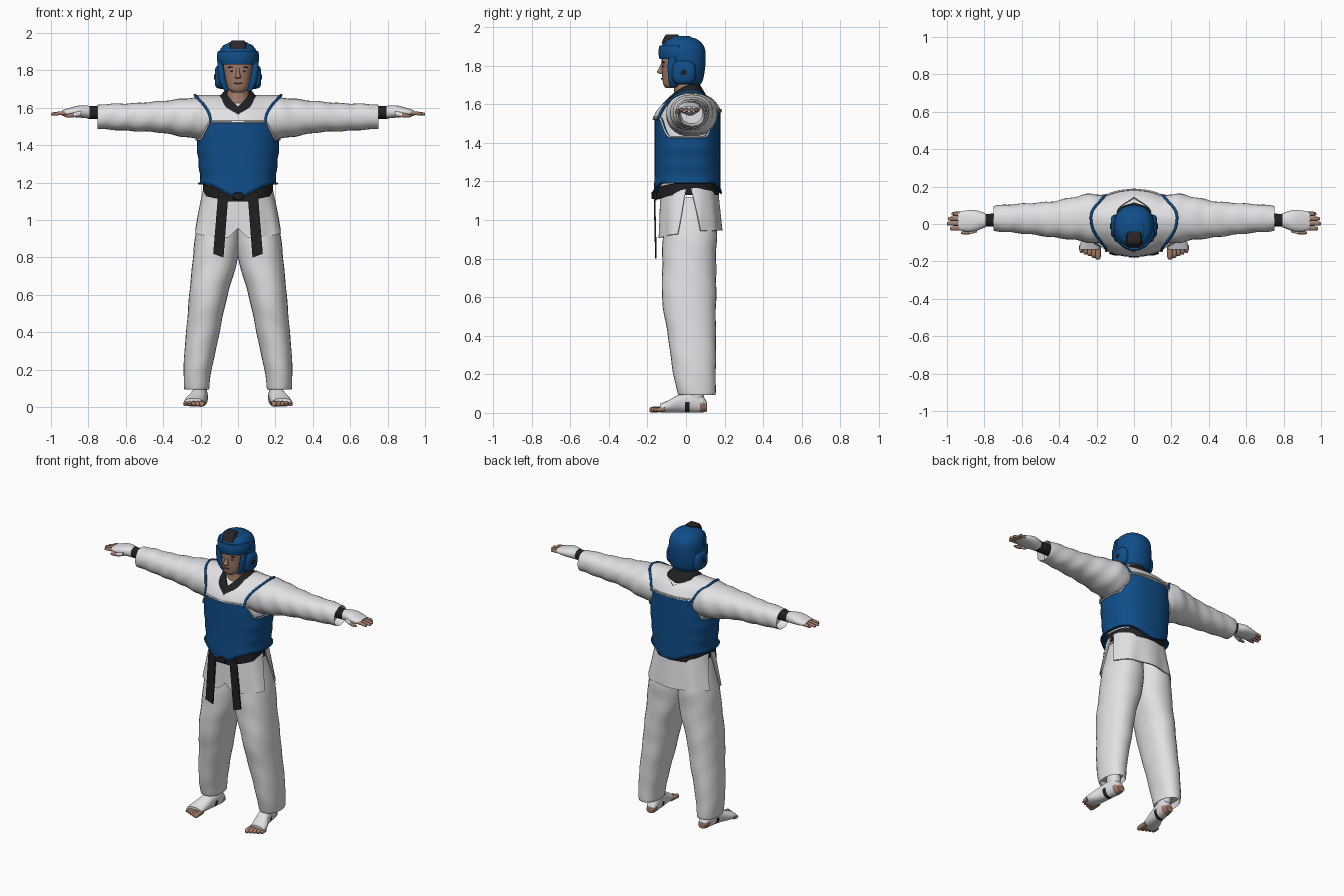
import bpy, bmesh
from math import sin, cos, pi, radians
from mathutils import Vector

if "Cube" in bpy.data.objects:
    bpy.data.objects.remove(bpy.data.objects["Cube"])


def material(name, rgb):
    m = bpy.data.materials.new(name)
    m.use_nodes = True
    m.diffuse_color = (*rgb, 1)
    m.node_tree.nodes["Principled BSDF"].inputs["Base Color"].default_value = (*rgb, 1)
    return m


WHITE = material("white cloth", (0.76, 0.75, 0.77))
BLUE = material("blue padding", (0.005, 0.075, 0.25))
BLACK = material("black cloth", (0.015, 0.015, 0.017))
SKIN = material("skin", (0.36, 0.2, 0.14))
LIPS = material("dark skin", (0.16, 0.08, 0.06))
HAIR = material("hair", (0.025, 0.02, 0.02))


def smooth(t):
    t = min(1, max(0, t))
    return t * t * (3 - 2 * t)


def spline(pts, u):
    """Smooth curve through tuples, u from 0 to 1."""
    n = len(pts) - 1
    i = min(int(u * n), n - 1)
    t = u * n - i
    a, b, c, d = (pts[min(max(i + k, 0), n)] for k in (-1, 0, 1, 2))
    return [q + 0.5 * t * (r - p + t * (2 * p - 5 * q + 4 * r - s + t * (3 * (q - r) + s - p)))
            for p, q, r, s in zip(a, b, c, d)]


def oval(angle, power):
    c, s = cos(angle), sin(angle)
    return (abs(c) ** (2 / power) * (1 if c > 0 else -1),
            abs(s) ** (2 / power) * (1 if s > 0 else -1))


def grid(name, f, nu, nv, mats, thick=0, mirror=False, keep=None, rule=None):
    """Surface f(u, v), optionally thickened, mirrored and trimmed."""
    bm = bmesh.new()
    rows = [[bm.verts.new(f(i / nu, j / nv)) for i in range(nu + 1)] for j in range(nv + 1)]
    for j in range(nv):
        for i in range(nu):
            bm.faces.new((rows[j][i], rows[j][i + 1], rows[j + 1][i + 1], rows[j + 1][i]))
    bmesh.ops.remove_doubles(bm, verts=bm.verts, dist=0.0002)
    if keep:
        bad = [p for p in bm.faces if not keep(p.calc_center_median())]
        bmesh.ops.delete(bm, geom=bad, context='FACES')
    bmesh.ops.recalc_face_normals(bm, faces=bm.faces)
    if thick:
        bmesh.ops.solidify(bm, geom=bm.faces[:], thickness=thick)
        bmesh.ops.recalc_face_normals(bm, faces=bm.faces)
    if rule:
        for p in bm.faces:
            p.material_index = rule(p.calc_center_median())
    me = bpy.data.meshes.new(name)
    bm.to_mesh(me)
    bm.free()
    ob = bpy.data.objects.new(name, me)
    bpy.context.collection.objects.link(ob)
    for m in mats if isinstance(mats, list) else [mats]:
        me.materials.append(m)
    if mirror:
        ob.modifiers.new("mirror", 'MIRROR')
    bpy.ops.object.select_all(action='DESELECT')
    ob.select_set(True)
    bpy.context.view_layer.objects.active = ob
    bpy.ops.object.shade_smooth_by_angle(angle=radians(50))
    return ob


def loft(name, axis, stations, mats, n=28, power=2.2, sub=4, wave=None, **kw):
    """Closed oval tube through stations (t, a, b, radius a, radius b)."""
    count = (len(stations) - 1) * sub
    rings = [spline(stations, k / count) for k in range(count + 1)]
    rings = [[*rings[0][:3], 0, 0]] + rings + [[*rings[-1][:3], 0, 0]]

    def f(u, v):
        t, a, b, ra, rb = rings[round(v * (count + 2))]
        c, s = oval(2 * pi * (u % 1), power)
        k = 1 + (wave(t, 2 * pi * u) if wave else 0)
        p, q = a + max(ra, 0) * c * k, b + max(rb, 0) * s * k
        return {'x': (t, p, q), 'y': (p, t, q), 'z': (p, q, t)}[axis]
    return grid(name, f, n, count + 2, mats, **kw)


def tube(name, pts, radius, mat, mirror=False):
    cu = bpy.data.curves.new(name, 'CURVE')
    cu.dimensions = '3D'
    cu.bevel_depth = radius
    sp = cu.splines.new('POLY')
    sp.points.add(len(pts) - 1)
    for p, co in zip(sp.points, pts):
        p.co = (*co, 1)
    cu.materials.append(mat)
    ob = bpy.data.objects.new(name, cu)
    bpy.context.collection.objects.link(ob)
    if mirror:
        ob.modifiers.new("mirror", 'MIRROR')


# Trousers with turned-in hems
loft("trouser_legs", 'z', [
    (1.12, .085, .01, .09, .12), (.95, .105, .02, .115, .138), (.8, .12, .017, .122, .14),
    (.6, .158, .016, .102, .14), (.4, .188, .03, .09, .125), (.2, .216, .045, .075, .11),
    (.095, .221, .055, .066, .097), (.13, .221, .055, .058, .088)],
    WHITE, mirror=True, sub=6, wave=lambda t, a: .018 * sin(30 * t + 2 * sin(a)) * sin(2 * a + 9 * t))

# Feet: white guards with black straps, bare heel and toes
loft("foot_guard", 'y', [
    (.11, .195, .03, .025, .022), (.08, .197, .05, .036, .048), (.03, .203, .058, .04, .056),
    (-.03, .213, .05, .044, .048), (-.09, .23, .034, .053, .032), (-.135, .237, .025, .052, .022)],
    [WHITE, SKIN, BLACK], mirror=True, sub=5,
    rule=lambda c: 1 if c.y > .075 and c.z < .05 else 2 if -.005 < c.y < .015 and c.z < .06 else 0)
loft("ankle", 'z', [(.06, .2, .045, .036, .045), (.2, .21, .05, .04, .05)], WHITE, mirror=True)
for i in range(5):
    x, tip, r = .193 + .022 * i, -.19 + .009 * i, .0155 - .001 * i
    loft(f"toe_{i + 1}", 'y', [(-.11, x, .02, r, r), (tip + .015, x, .017, r, r),
                              (tip, x, .014, r * .5, r * .5)], SKIN, n=10, mirror=True)


# Jacket skirt: front and back panels with side slits
def skirt(front):
    def f(u, v):
        gap = .02 + .3 * v
        a = gap + (pi - 2 * gap) * u
        c, s = oval(a, 2.3)
        x = c * (.178 + .062 * v)
        hem = .93 - .025 * sin(a) ** 2 + .05 * max(0, 1 - abs(x) / .05) if front else .945
        y = .012 + s * (-.145 - .01 * v if front else .15 + .022 * v)
        return x, y + .005 * v * sin(9 * a), 1.2 + (hem - 1.2) * v
    return f


grid("jacket_skirt_front", skirt(True), 40, 10, WHITE, thick=.008)
grid("jacket_skirt_back", skirt(False), 40, 10, WHITE, thick=.008)

# Belt, knot and hanging tails
def belt(u, v):
    c, s = oval(2 * pi * (u % 1), 2.3)
    return c * .187, .008 + s * .163, 1.19 - .06 * v - .025 * max(0, -s) ** 3


grid("belt", belt, 56, 2, BLACK, thick=.008)
loft("belt_knot", 'y', [(-.178, 0, 1.128, .026, .018), (-.15, 0, 1.128, .034, .024)], BLACK, n=14, power=3)
for side, name in ((-1, "right"), (1, "left")):
    grid(f"belt_tail_{name}", lambda u, v: (
        side * (.078 + .027 * v) + (u - .5) * .055, -.168 + .008 * v, 1.15 - .34 * v + side * .02 * v * (u - .5)),
        2, 8, BLACK, thick=.008)
    grid(f"belt_loop_{name}", lambda u, v: (side * .095 * u, -.164, 1.145 - .045 * v), 3, 1, BLACK, thick=.012)

# Torso under the vest
loft("jacket_body", 'z', [(1.13, 0, .01, .17, .14), (1.4, 0, .01, .185, .155), (1.53, 0, .012, .16, .15),
                          (1.6, 0, .015, .15, .115), (1.635, 0, .015, .12, .065)], WHITE)


# Padded vest with armholes and a pointed lower edge
def vest(u, v, out=0):
    c, s = oval(2 * pi * (u % 1), 2.4)
    x = abs(c) * .22
    top = 1.43 + ((1.53 if s < 0 else 1.57) - 1.43) * (1 - smooth((x - .14) / .062))
    low = 1.195 - (.068 if s < 0 else .055) * (1 - smooth(x / .19))
    z = low + (top - low) * v
    a = .203 + .017 * smooth((z - 1.2) / .22) + .002 * sin(70 * z) + out
    flare = 1 + .03 * (1 - smooth((z - 1.12) / .15)) * (s < 0)
    return c * a, .008 + s * (.17 + out) * flare, z


grid("chest_vest", vest, 96, 24, BLUE, thick=.012)
for name, v, mat in (("vest_top_piping", 1, WHITE), ("vest_hem_piping", 0, BLUE)):
    tube(name, [vest(i / 96, v, .004) for i in range(97)], .005, mat)

# White yoke: front height, over the shoulders, down the back
yoke_rows = [(-.174, 1.522, 0, .148), (-.155, 1.562, 0, .152), (-.115, 1.608, .066, .176),
             (-.045, 1.652, .088, .215), (.03, 1.668, .09, .23), (.09, 1.655, .082, .22),
             (.145, 1.622, 0, .182), (.187, 1.56, 0, .15)]


def yoke(u, v):
    y, z, inner, outer = spline(yoke_rows, v)
    inner = max(0, inner)
    x = inner + (outer - inner) * u
    return x, y * (1 - .17 * min(1, (x / .145) ** 2)), z


grid("vest_yoke", yoke, 10, 42, WHITE, thick=.01, mirror=True)
tube("armhole_trim", [yoke(1, i / 40) for i in range(41)], .007, BLUE, mirror=True)

# Sleeves with turned-in cuffs
loft("sleeves", 'x', [
    (.13, .02, 1.54, .12, .095), (.22, .03, 1.545, .132, .11), (.32, .03, 1.548, .115, .098),
    (.43, .025, 1.552, .097, .083), (.55, .028, 1.55, .084, .075), (.66, .03, 1.552, .075, .07),
    (.75, .03, 1.552, .066, .064), (.7, .03, 1.552, .056, .054)],
    WHITE, mirror=True, sub=6, wave=lambda t, a: .025 * sin(55 * t + 3 * sin(a)) * (t > .2))

# Hands
loft("wristband", 'x', [(.68, .022, 1.575, .035, .034), (.8, .02, 1.575, .034, .034)], BLACK, mirror=True)
loft("hand_guard", 'x', [(.795, .02, 1.577, .038, .034), (.85, .018, 1.58, .056, .032),
                         (.9, .016, 1.576, .056, .024), (.94, .016, 1.572, .046, .016)], WHITE, mirror=True)
for i in range(4):
    y, tip = -.024 + .026 * i, (.985, 1.0, .995, .975)[i]
    loft(f"finger_{i + 1}", 'x', [(.91, y, 1.573, .012, .011), (.96, y, 1.57, .0115, .01),
                                 (tip - .008, y, 1.567, .01, .009), (tip, y, 1.566, .005, .005)],
         SKIN, n=10, mirror=True)
loft("thumb", 'x', [(.84, -.03, 1.57, .014, .014), (.89, -.045, 1.56, .012, .012),
                    (.925, -.047, 1.556, .006, .006)], [WHITE, SKIN], n=10, mirror=True,
     rule=lambda c: int(c.x > .88))

# Neck and black collar
loft("neck", 'z', [(1.57, 0, -.02, .07, .075), (1.63, 0, 0, .062, .065), (1.74, 0, .0, .055, .06)], SKIN)
collar_in = [(0, .07, 1.705), (.05, .05, 1.705), (.066, 0, 1.695), (.052, -.06, 1.66), (0, -.118, 1.607)]
collar_out = [(0, .115, 1.63), (.085, .08, 1.645), (.095, 0, 1.665), (.084, -.09, 1.615), (0, -.152, 1.56)]


def collar(u, v):
    return Vector(spline(collar_in, u)).lerp(Vector(spline(collar_out, u)), v)


grid("collar", collar, 20, 4, BLACK, thick=.008, mirror=True)

# Face
loft("face", 'z', [(1.683, 0, -.075, .028, .03), (1.7, 0, -.062, .052, .055), (1.74, 0, -.045, .068, .078),
                   (1.79, 0, -.035, .078, .09), (1.84, 0, -.03, .085, .095), (1.9, 0, -.02, .075, .085)], SKIN)
loft("nose", 'z', [(1.757, 0, -.125, .014, .012), (1.767, 0, -.13, .016, .02), (1.785, 0, -.125, .01, .016),
                   (1.815, 0, -.118, .008, .008)], SKIN, n=12)
loft("mouth", 'y', [(-.129, 0, 1.732, .02, .003), (-.105, 0, 1.732, .024, .007)], LIPS, n=14)
loft("eyes", 'y', [(-.121, .032, 1.796, .011, .003), (-.1, .032, 1.796, .014, .005)], HAIR, n=14, mirror=True)
loft("eyebrows", 'y', [(-.122, .034, 1.817, .017, .003), (-.1, .034, 1.817, .02, .005)], HAIR, n=14, mirror=True)

# Head guard with face opening
loft("head_guard", 'z', [(1.69, 0, -.005, .082, .07), (1.72, 0, 0, .1, .086), (1.78, 0, -.002, .107, .1),
                         (1.85, 0, -.015, .109, .117), (1.9, 0, -.017, .101, .11),
                         (1.935, 0, -.022, .076, .082), (1.947, 0, -.025, .04, .045)],
     BLUE, n=48, thick=.008, keep=lambda c: c.z > 1.7 and not (c.y < -.06 and c.z < 1.835) and c.z < 1.95)


def brow(u, v):
    a = -pi / 2 + radians(80) * (2 * u - 1)
    bulge = .006 * sin(pi * v)
    return cos(a) * (.109 + bulge), -.015 + sin(a) * (.122 + bulge), 1.833 + .072 * v


grid("brow_pad", brow, 32, 6, BLUE, thick=.012)
loft("ear_pads", 'x', [(.09, -.012, 1.765, .064, .064), (.113, -.012, 1.765, .058, .058),
                       (.124, -.012, 1.765, .042, .042)], BLUE, n=24, power=3, mirror=True)
loft("ear_holes", 'x', [(.11, -.012, 1.765, .016, .016), (.127, -.012, 1.765, .014, .014)], BLACK, n=12, mirror=True)
loft("cheek_pads", 'z', [(1.69, .06, -.065, .012, .018), (1.73, .078, -.07, .018, .022),
                         (1.79, .09, -.072, .018, .024), (1.845, .095, -.07, .014, .022)], BLUE, n=14, mirror=True)
loft("crown_pad", 'z', [(1.91, 0, -.015, .07, .08), (1.942, 0, -.025, .058, .062),
                        (1.953, 0, -.03, .04, .045)], BLUE, power=2.6)
loft("hair_tuft", 'z', [(1.915, 0, -.085, .042, .042), (1.945, 0, -.077, .041, .038),
                        (1.96, 0, -.072, .034, .032)], HAIR, power=5)
